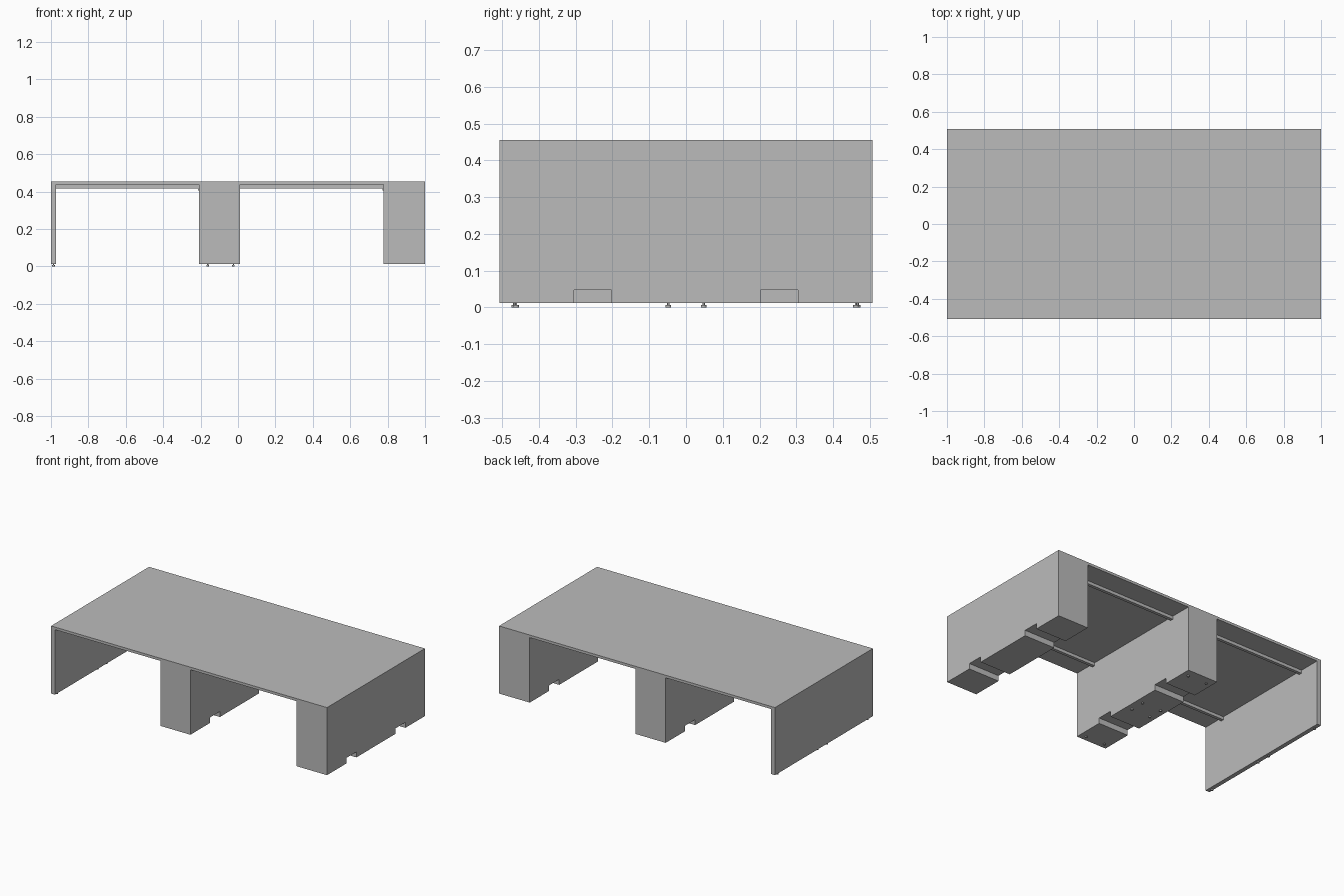
import bpy, bmesh
from mathutils import Matrix

if "Cube" in bpy.data.objects:
    bpy.data.objects.remove(bpy.data.objects["Cube"])

grey = bpy.data.materials.new("light_grey")
grey.diffuse_color = (0.5, 0.5, 0.5, 1)
grey.use_nodes = True
grey.node_tree.nodes["Principled BSDF"].inputs["Base Color"].default_value = grey.diffuse_color

HALF_Y = 0.507      # half depth
BASE = 0.012        # underside of the supports
UNDER = 0.438       # underside of the top
TOP = 0.455


def finish(name, bm):
    bmesh.ops.recalc_face_normals(bm, faces=bm.faces)
    mesh = bpy.data.meshes.new(name)
    bm.to_mesh(mesh)
    bm.free()
    mesh.materials.append(grey)
    obj = bpy.data.objects.new(name, mesh)
    bpy.context.collection.objects.link(obj)
    return obj


def box(name, x0, x1, y0, y1, z0, z1):
    bm = bmesh.new()
    bmesh.ops.create_cube(bm, size=1)
    for v in bm.verts:
        v.co = ((x0 + x1) / 2 + v.co.x * (x1 - x0),
                (y0 + y1) / 2 + v.co.y * (y1 - y0),
                (z0 + z1) / 2 + v.co.z * (z1 - z0))
    return finish(name, bm)


def notched_block(name, x0, x1):
    """Side profile with two bottom channels, extruded along x."""
    half = [(HALF_Y, UNDER), (HALF_Y, BASE), (0.305, BASE),
            (0.305, 0.048), (0.202, 0.048), (0.202, BASE)]
    profile = half + [(-y, z) for y, z in reversed(half)]
    bm = bmesh.new()
    face = bm.faces.new([bm.verts.new((x0, y, z)) for y, z in profile])
    ext = bmesh.ops.extrude_face_region(bm, geom=[face])
    verts = [g for g in ext["geom"] if isinstance(g, bmesh.types.BMVert)]
    bmesh.ops.translate(bm, verts=verts, vec=(x1 - x0, 0, 0))
    return finish(name, bm)


def foot(name, x, y):
    """Small round pad on a thin stem."""
    bm = bmesh.new()
    for r, z0, z1 in ((0.0075, 0, 0.007), (0.003, 0.007, BASE)):
        bmesh.ops.create_cone(bm, cap_ends=True, segments=16, radius1=r,
                              radius2=r, depth=z1 - z0,
                              matrix=Matrix.Translation((x, y, (z0 + z1) / 2)))
    return finish(name, bm)


# Top and supports
box("table_top", -1, 1, -HALF_Y, HALF_Y, UNDER, TOP)
box("left_panel", -1, -0.972, -HALF_Y, HALF_Y, BASE, UNDER)
notched_block("middle_block", -0.208, 0.01)
notched_block("right_block", 0.778, 1)

# Rails below the top, with a small bracket at their right end
for bay, x0, x1 in (("left", -0.972, -0.208), ("right", 0.01, 0.778)):
    for side, y in (("front", -0.355), ("back", 0.355)):
        box(f"{bay}_{side}_rail", x0, x1, y - 0.01, y + 0.01, 0.418, UNDER)
        box(f"{bay}_{side}_bracket", x1 - 0.005, x1, y - 0.01, y + 0.01,
            0.405, 0.418)

# Feet under the left panel and middle block
for part, xs, end in (("panel", (-0.987,), 0.467),
                      ("block", (-0.162, -0.025), 0.462)):
    for x in xs:
        for y in (-end, -0.048, 0.048, end):
            foot(f"{part}_foot", x, y)
